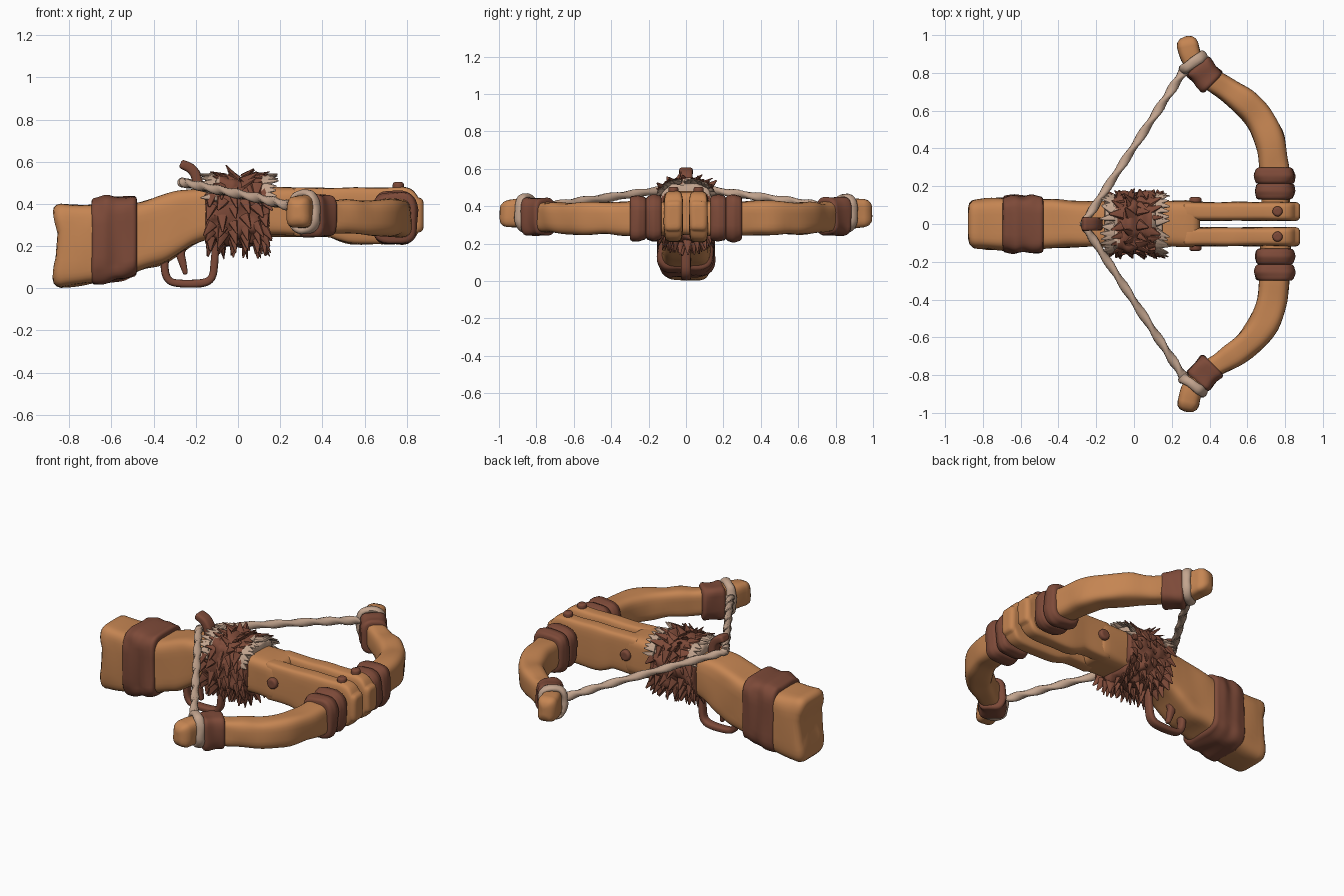
import bpy, bmesh, math, random
from mathutils import Vector, Matrix, noise

if "Cube" in bpy.data.objects:
    bpy.data.objects.remove(bpy.data.objects["Cube"])

random.seed(4)
X, Y, Z = Vector((1, 0, 0)), Vector((0, 1, 0)), Vector((0, 0, 1))


def material(name, col):
    m = bpy.data.materials.new(name)
    m.diffuse_color = (*col, 1)
    m.use_nodes = True
    m.node_tree.nodes["Principled BSDF"].inputs["Base Color"].default_value = m.diffuse_color
    return m


WOOD = material("wood", (0.56, 0.235, 0.085))
LEATHER = material("brown leather", (0.205, 0.068, 0.04))
CORD = material("pale cord", (0.54, 0.37, 0.27))


def finish(name, bm, *mats):
    bmesh.ops.recalc_face_normals(bm, faces=bm.faces)
    me = bpy.data.meshes.new(name)
    bm.to_mesh(me)
    bm.free()
    for m in mats:
        me.materials.append(m)
    for p in me.polygons:
        p.use_smooth = True
    me.set_sharp_from_angle(angle=math.radians(45))
    ob = bpy.data.objects.new(name, me)
    bpy.context.collection.objects.link(ob)
    return ob


def resample(pts, sub, closed):
    """Catmull-Rom through tuples (x, y, z, half_u, half_v)."""
    n, out = len(pts), []
    for i in range(n if closed else n - 1):
        q = [pts[(i + k) % n] if closed else pts[min(max(i + k, 0), n - 1)] for k in (-1, 0, 1, 2)]
        for s in range(sub):
            t = s / sub
            out.append([0.5 * (2 * b + (c - a) * t + (2 * a - 5 * b + 4 * c - d) * t * t
                               + (3 * b - a - 3 * c + d) * t ** 3) for a, b, c, d in zip(*q)])
    if not closed:
        out.append(list(pts[-1]))
    return out


def power(v, e):
    return math.copysign(abs(v) ** (2 / e), v)


def tube(name, pts, mat, ref=Z, e=2.0, n=16, sub=4, cap=0.01, closed=False,
         tangent=None, twist=0.0, amp=0.0, freq=8.0):
    """Sweep a rounded-box section along a smooth path, with rounded ends."""
    path = resample(pts, sub, closed)
    pos = [Vector(p[:3]) for p in path]
    rings = []
    for i, p in enumerate(path):
        if closed:
            t = pos[(i + 1) % len(pos)] - pos[i - 1]
        else:
            t = pos[min(i + 1, len(pos) - 1)] - pos[max(i - 1, 0)]
        rings.append((pos[i], tangent or t.normalized(), p[3], p[4]))
    if not closed:
        def ends(ring, sign):
            c, t, hu, hv = ring
            out = []
            for k in (1, 2, 3):
                a = math.radians(30 * k)
                d = cap * (1 - math.cos(a))
                out.append((c + t * sign * cap * math.sin(a), t, hu - d, hv - d))
            last = out[-1]
            return out + [(last[0], t, last[2] * f, last[3] * f) for f in (0.66, 0.33)]
        rings = ends(rings[0], -1)[::-1] + rings + ends(rings[-1], 1)
    bm = bmesh.new()
    grid = []
    for j, (c, t, hu, hv) in enumerate(rings):
        u = ref.cross(t).normalized()
        v = t.cross(u).normalized()
        row = []
        for k in range(n):
            a = 2 * math.pi * (k + 0.5) / n
            du, dv = hu * power(math.cos(a), e), hv * power(math.sin(a), e)
            r = twist * j
            off = u * (du * math.cos(r) - dv * math.sin(r)) + v * (du * math.sin(r) + dv * math.cos(r))
            w = c + off
            row.append(bm.verts.new(w + off.normalized() * amp * noise.noise(w * freq)))
        grid.append(row)
    m = len(grid)
    for j in range(m if closed else m - 1):
        a, b = grid[j], grid[(j + 1) % m]
        for k in range(n):
            bm.faces.new((a[k], a[(k + 1) % n], b[(k + 1) % n], b[k]))
    if not closed:
        bm.faces.new(grid[0])
        bm.faces.new(grid[-1])
    return finish(name, bm, mat)


# Stock: (x, top, bottom, half width)
prof = [(-.84, .405, .003, .132), (-.72, .395, .02, .138), (-.58, .4, .045, .135), (-.46, .412, .088, .13),
        (-.36, .443, .115, .125), (-.28, .465, .16, .122), (-.2, .475, .21, .12), (-.08, .478, .24, .12),
        (.1, .478, .248, .12), (.31, .478, .245, .12)]
stock = tube("stock", [(x, 0, (a + b) / 2, w, (a - b) / 2) for x, a, b, w in prof], WOOD,
             e=5, n=40, cap=.04, tangent=X, amp=.01)
for v in stock.data.vertices:      # hollow butt end
    if v.co.x < -.8:
        v.co.x += .03 * math.exp(-((v.co.z - .22) / .09) ** 2)

# Butt wrap
tube("butt_wrap", [(-.675, 0, .223, .15, .205), (-.63, 0, .228, .155, .207), (-.585, 0, .233, .147, .2),
                   (-.54, 0, .24, .155, .2), (-.5, 0, .247, .15, .193)], LEATHER,
     e=5, n=40, cap=.02, tangent=X, amp=.015, freq=12)

fork = [(.28, .478, .245), (.42, .478, .245), (.48, .478, .225), (.55, .478, .21),
        (.72, .48, .21), (.79, .478, .213), (.83, .462, .23), (.855, .43, .265)]
limb = [(.75, .1, .335, .075, .09), (.745, .3, .335, .078, .09), (.715, .47, .335, .078, .088),
        (.625, .61, .335, .074, .085), (.49, .715, .34, .062, .08), (.38, .785, .35, .058, .077),
        (.31, .87, .36, .056, .075), (.287, .95, .362, .058, .076)]
for s, side in ((1, "left"), (-1, "right")):
    # Fork prong and bow limb
    tube(side + "_prong", [(x, s * .067, (a + b) / 2, .05, (a - b) / 2) for x, a, b in fork], WOOD,
         e=5, n=28, cap=.025, tangent=X, amp=.006)
    tube(side + "_limb", [(x, s * y, *r) for x, y, *r in limb], WOOD, e=3.6, n=28, sub=6, cap=.045, amp=.012)
    # Leather wraps on the limb
    for nm, y0, y1, h in (("inner", .15, .195, .105), ("outer", .232, .28, .107)):
        tube(f"{side}_{nm}_wrap", [(.745, s * y0, .335, h - .005, .12), (.745, s * (y0 + y1) / 2, .335, h, .125),
                                   (.745, s * y1, .335, h - .005, .12)], LEATHER,
             e=3.6, n=28, cap=.02, amp=.01, freq=12)
    tube(side + "_tip_wrap", [(.408, s * .757, .345, .078, .103), (.375, s * .79, .345, .075, .1),
                              (.343, s * .826, .345, .078, .103)], LEATHER,
         e=3.6, n=28, cap=.018, amp=.012, freq=14)
    # Cord loop round the tip, and the drawn string
    d = Vector((.82, s * .57, 0))
    axis = Vector((-.57, s * .82, 0))
    c = Vector((.315, s * .855, .362))
    loop = []
    for k in range(12):
        a = 2 * math.pi * k / 12
        p = c + d * .068 * power(math.cos(a), 2.6) + Z * .088 * power(math.sin(a), 2.6)
        loop.append((*p, .019, .027))
    tube(side + "_cord_loop", loop, CORD, ref=axis, n=12, closed=True, amp=.006, freq=20)
    tube(side + "_string", [(.27, s * .82, .385, .028, .021), (.13, s * .607, .42, .026, .019),
                            (-.07, s * .303, .462, .025, .019), (-.24, s * .045, .497, .024, .019),
                            (-.265, 0, .502, .024, .019)], CORD, n=12, sub=14, twist=.5)
    # Pegs
    tube(side + "_side_peg", [(.325, s * .09, .37, .033, .033), (.325, s * .13, .37, .033, .033)], LEATHER, cap=.012)
    tube(side + "_top_peg", [(.76, s * .067, .45, .027, .027), (.76, s * .067, .492, .027, .027)],
         LEATHER, ref=Y, cap=.012)

# Trigger guard, trigger and string catch
guard = [(-.34, .17), (-.348, .1), (-.333, .045), (-.29, .024), (-.175, .024), (-.125, .05), (-.112, .12), (-.105, .25)]
tube("trigger_guard", [(x, 0, z, .018, .026) for x, z in guard], LEATHER, ref=Y, e=3, amp=.004)
tube("trigger", [(-.24, 0, .24, .024, .022), (-.272, 0, .175, .022, .022), (-.262, 0, .12, .018, .02),
                 (-.25, 0, .075, .012, .016)], LEATHER, ref=Y, e=3)
tube("string_catch", [(-.19, 0, .44, .026, .034), (-.195, 0, .52, .025, .034), (-.22, 0, .565, .024, .035),
                      (-.262, 0, .587, .022, .037)], LEATHER, ref=Y, e=4, cap=.012)

# Fur wrap: shell with pale ends on its upper side
FZ, HU, HV = .37, .155, .165


def fur_point(x, a, k=1.0):
    return Vector((x, HU * k * power(math.cos(a), 2.8), FZ + HV * k * power(math.sin(a), 2.8)))


fur = tube("fur_wrap", [(-.135, 0, FZ, HU - .01, HV - .01), (-.05, 0, FZ, HU, HV), (.05, 0, FZ, HU, HV),
                        (.13, 0, FZ, HU - .01, HV - .01)], LEATHER, e=2.8, n=56, sub=8, cap=.02,
           tangent=X, amp=.035, freq=17)
fur.data.materials.append(CORD)
for p in fur.data.polygons:
    c = p.center
    edge = abs(c.x - .005) + .03 * noise.noise(c * 25)
    if edge > .095 and c.z > .45:
        p.material_index = 1


def tufts(name, mat, specs):
    """Flattened pointed locks: (position, direction, outward normal, radius, length)."""
    bm = bmesh.new()
    for p, d, nrm, r, ln in specs:
        d = d.normalized()
        side = d.cross(nrm).normalized()
        up = side.cross(d).normalized()
        rot = Matrix((side, up, d)).transposed().to_4x4()
        M = Matrix.Translation(p + d * ln * .3) @ rot @ Matrix.Diagonal((1, .55, 1, 1))
        bmesh.ops.create_cone(bm, cap_ends=True, segments=7, radius1=r, radius2=r * .15, depth=ln, matrix=M)
    return finish(name, bm, mat)


dark, pale = [], []
for row, x in enumerate((-.13, -.075, -.02, .035, .09, .125)):
    for k in range(22):
        a = 2 * math.pi * (k + .5 * (row % 2) + random.uniform(-.2, .2)) / 22
        p, nrm = fur_point(x, a), Vector((0, math.cos(a), math.sin(a)))
        if math.sin(a) > .45 and abs(x) > .1:
            continue
        d = Vector((random.uniform(-.4, .4) + x * 2.5, 0, -.8)) + nrm * .45
        if math.sin(a) > .6:
            d = Vector((x * 9, random.uniform(-.4, .4), 0)) + nrm * .25
        dark.append((p, d, nrm, random.uniform(.022, .034), random.uniform(.06, .085)))
for s in (-1, 1):
    for k in range(15):
        a = math.radians(18 + 144 * k / 14 + random.uniform(-3, 3))
        nrm = Vector((0, math.cos(a), math.sin(a)))
        d = Vector((s, random.uniform(-.3, .3), -.15)) + nrm * .3
        pale.append((fur_point(.005 + s * .125, a, .99), d, nrm, random.uniform(.022, .032), random.uniform(.06, .08)))
tufts("fur_locks", LEATHER, dark)
tufts("pale_fringe", CORD, pale)
